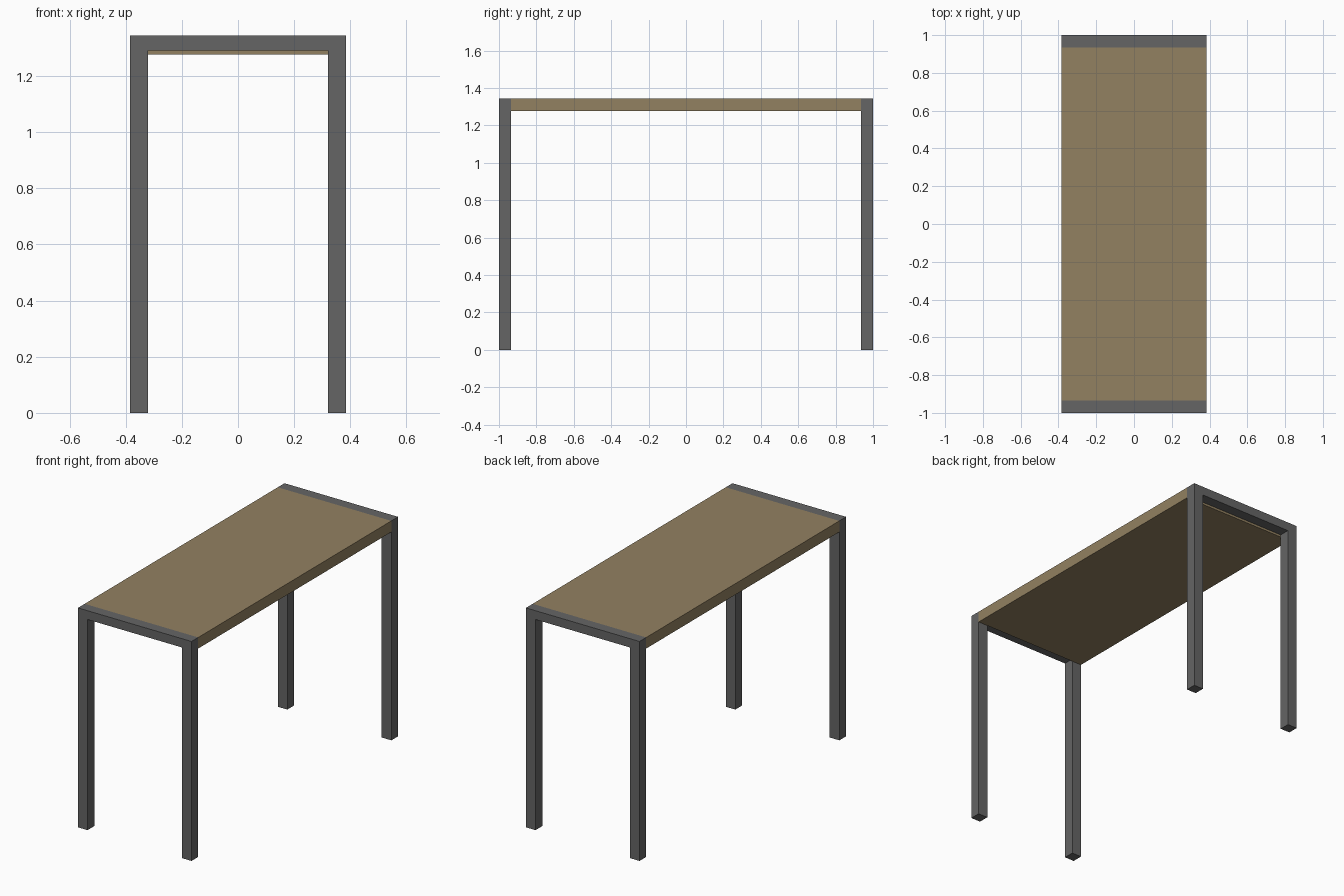
import bpy, bmesh

if "Cube" in bpy.data.objects:
    bpy.data.objects.remove(bpy.data.objects["Cube"])

W, H, L = 0.385, 1.345, 1.0      # half width, height, half length
T = 0.065                        # leg thickness
RAIL = 0.054                     # depth of the rail joining two legs
TOP = 0.068                      # tabletop thickness


def material(name, rgb):
    m = bpy.data.materials.new(name)
    m.diffuse_color = (*rgb, 1)
    m.use_nodes = True
    m.node_tree.nodes["Principled BSDF"].inputs["Base Color"].default_value = m.diffuse_color
    return m


def extrude_profile(name, profile, y0, y1, mat):
    """Extrude an (x, z) outline along y into a solid."""
    bm = bmesh.new()
    face = bm.faces.new([bm.verts.new((x, y0, z)) for x, z in profile])
    ext = bmesh.ops.extrude_face_region(bm, geom=[face])
    verts = [g for g in ext["geom"] if isinstance(g, bmesh.types.BMVert)]
    bmesh.ops.translate(bm, verts=verts, vec=(0, y1 - y0, 0))
    bmesh.ops.recalc_face_normals(bm, faces=bm.faces)
    mesh = bpy.data.meshes.new(name)
    bm.to_mesh(mesh)
    bm.free()
    mesh.materials.append(mat)
    obj = bpy.data.objects.new(name, mesh)
    bpy.context.collection.objects.link(obj)
    return obj


metal = material("dark_metal", (0.13, 0.13, 0.13))
wood = material("wood", (0.29, 0.22, 0.12))

# End frames: two legs and a rail as one inverted U
half = [(W, H), (W, 0), (W - T, 0), (W - T, H - RAIL)]
u_shape = half + [(-x, z) for x, z in reversed(half)]
extrude_profile("front_leg_frame", u_shape, -L, -L + T, metal)
extrude_profile("back_leg_frame", u_shape, L - T, L, metal)

# Tabletop slab between the frames
slab = [(-W, H - TOP), (W, H - TOP), (W, H), (-W, H)]
extrude_profile("tabletop", slab, -L + T, L - T, wood)
